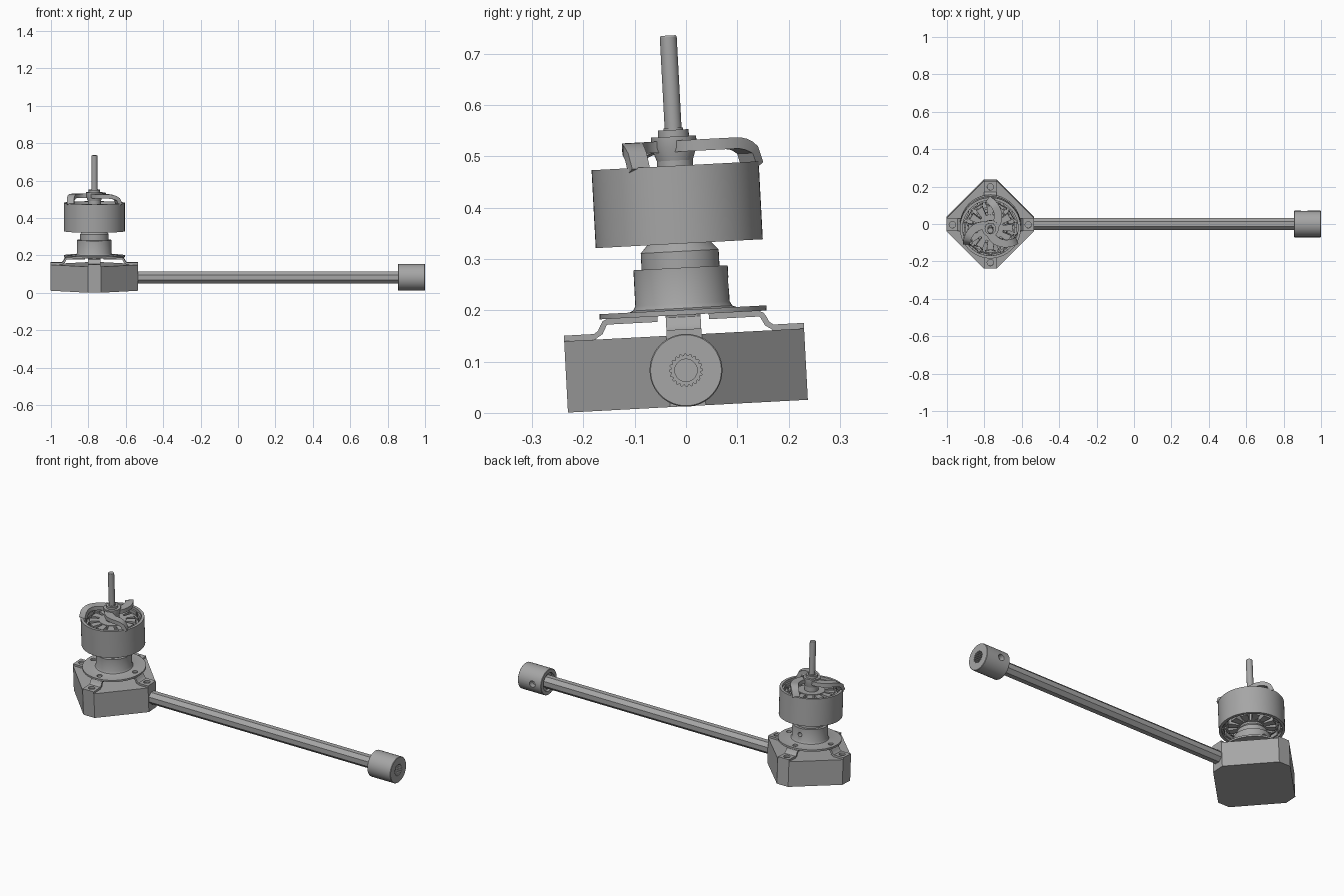
import bpy, bmesh, math
from mathutils import Matrix, Vector

cube = bpy.data.objects.get("Cube")
if cube:
    bpy.data.objects.remove(cube)

# One metal colour for the whole assembly
GREY = (0.38, 0.38, 0.38, 1)
metal = bpy.data.materials.new("grey metal")
metal.use_nodes = True
metal.diffuse_color = GREY
metal.node_tree.nodes["Principled BSDF"].inputs["Base Color"].default_value = GREY

ARM_Z = 0.083
UPRIGHT = Matrix.Translation((-0.768, 0, ARM_Z)) @ Matrix.Rotation(math.radians(3.05), 4, 'X')
ALONG_X = Matrix.Translation((0, 0, ARM_Z)) @ Matrix.Rotation(math.pi / 2, 4, 'Y')


def turn(angle):
    return Matrix.Rotation(angle, 4, 'Z')


def polar(r, a, z=0.0):
    return Vector((r * math.cos(a), r * math.sin(a), z))


def finish(name, bm, frame=UPRIGHT, smooth=True):
    bmesh.ops.recalc_face_normals(bm, faces=bm.faces)
    mesh = bpy.data.meshes.new(name)
    bm.to_mesh(mesh)
    bm.free()
    mesh.materials.append(metal)
    ob = bpy.data.objects.new(name, mesh)
    bpy.context.collection.objects.link(ob)
    ob.matrix_world = frame
    if smooth:
        activate(ob)
        bpy.ops.object.shade_smooth_by_angle(angle=math.radians(32))
    return ob


def activate(ob):
    bpy.ops.object.select_all(action='DESELECT')
    ob.select_set(True)
    bpy.context.view_layer.objects.active = ob


def lathe(name, profile, frame=UPRIGHT, ring=False, segs=48, smooth=True, phase=0.0):
    """Revolve (radius, height) points; ring closes the profile on itself."""
    bm = bmesh.new()
    loops = [[bm.verts.new(polar(r, phase + math.tau * i / segs, z)) for i in range(segs)]
             for r, z in profile]
    for a, b in zip(loops, loops[1:] + (loops[:1] if ring else [])):
        for i in range(segs):
            j = (i + 1) % segs
            bm.faces.new((a[i], a[j], b[j], b[i]))
    if not ring:
        bm.faces.new(loops[0])
        bm.faces.new(loops[-1])
    return finish(name, bm, frame, smooth)


def add_prism(bm, outline, z0, z1, place=Matrix()):
    low = [bm.verts.new(place @ Vector((x, y, z0))) for x, y in outline]
    high = [bm.verts.new(place @ Vector((x, y, z1))) for x, y in outline]
    bm.faces.new(low)
    bm.faces.new(high)
    for i in range(len(low)):
        j = (i + 1) % len(low)
        bm.faces.new((low[i], low[j], high[j], high[i]))


def add_ribbon(bm, path, widths, thick, place=Matrix()):
    """Sweep a rectangle hanging below the path."""
    rows = []
    for i, p in enumerate(path):
        t = (path[min(i + 1, len(path) - 1)] - path[max(i - 1, 0)]).normalized()
        side = Vector((0, 0, 1)).cross(t).normalized()
        up = t.cross(side)
        s, d = side * widths[i] / 2, up * thick
        rows.append([bm.verts.new(place @ c) for c in (p - s, p + s, p + s - d, p - s - d)])
    for a, b in zip(rows, rows[1:]):
        for i in range(4):
            j = (i + 1) % 4
            bm.faces.new((a[i], a[j], b[j], b[i]))
    bm.faces.new(rows[0])
    bm.faces.new(rows[-1])


def drill(ob, places, radius, depth, frame=UPRIGHT):
    """Cut round holes centred on the given matrices."""
    bm = bmesh.new()
    for m in places:
        bmesh.ops.create_cone(bm, cap_ends=True, segments=20, radius1=radius,
                              radius2=radius, depth=depth, matrix=m)
    cutter = finish("hole_cutter", bm, frame, False)
    cut(ob, cutter)


def cut(ob, cutter):
    cutter.hide_render = True
    bpy.context.view_layer.update()
    mod = ob.modifiers.new("holes", 'BOOLEAN')
    mod.operation, mod.solver, mod.object = 'DIFFERENCE', 'EXACT', cutter
    activate(ob)
    while ob.modifiers[0] != mod:
        bpy.ops.object.modifier_move_up(modifier=mod.name)
    bpy.ops.object.modifier_apply(modifier=mod.name)
    bpy.data.objects.remove(cutter)


QUARTERS = [turn(i * math.pi / 2) for i in range(4)]

# Gearbox block: a diamond with clipped corners
bm = bmesh.new()
corners = [q @ Vector((0.234, s * 0.035, 0)) for q in QUARTERS for s in (-1, 1)]
add_prism(bm, [c.xy for c in corners], -0.07, 0.069)
finish("base_block", bm, smooth=False)

# Four stepped bracket legs screwed to the block corners
step = [(0.05, 0.108), (0.148, 0.108), (0.157, 0.104), (0.162, 0.096),
        (0.167, 0.086), (0.175, 0.08), (0.234, 0.08)]
for i, q in enumerate(QUARTERS):
    bm = bmesh.new()
    add_ribbon(bm, [Vector((r, 0, z)) for r, z in step], [0.068] * len(step), 0.011, q)
    leg = finish(f"bracket_leg_{i + 1}", bm)
    drill(leg, [q @ Matrix.Translation((0.203, 0, 0.08))], 0.017, 0.06)

# Motor flange with mounting holes, and its stepped collar
flange = lathe("flange", [(0.163, 0.108), (0.163, 0.118), (0.105, 0.118), (0.097, 0.121),
                          (0.092, 0.13), (0.092, 0.2), (0.076, 0.2), (0.076, 0.232),
                          (0.06, 0.25), (0.06, 0.275)])
drill(flange, [q @ Matrix.Translation((0.13, 0, 0.11)) for q in QUARTERS], 0.014, 0.06)
drill(flange, [Matrix.Translation((0, 0.09, 0.165)) @ Matrix.Rotation(math.pi / 2, 4, 'X')],
      0.012, 0.05)

# Stator: core, T-shaped teeth and copper-wound blocks
lathe("stator_core", [(0.07, 0.26), (0.07, 0.385), (0.035, 0.385), (0.035, 0.41)])
teeth, coils = bmesh.new(), bmesh.new()
half_tooth = [(0.06, 0.008), (0.122, 0.008), (0.125, 0.028), (0.132, 0.028)]
half_coil = [(0.066, 0.013), (0.118, 0.02)]
for i in range(12):
    m = turn(math.tau * i / 12)
    for bm, half, z0, z1 in ((teeth, half_tooth, 0.272, 0.372), (coils, half_coil, 0.262, 0.382)):
        add_prism(bm, half + [(x, -y) for x, y in reversed(half)], z0, z1, m)
finish("stator_teeth", teeth, smooth=False)
finish("stator_coils", coils, smooth=False)

# Rotor ring with magnets inside
lathe("rotor_ring", [(0.148, 0.247), (0.163, 0.247), (0.163, 0.399), (0.148, 0.399)],
      ring=True, segs=64)
bm = bmesh.new()
for i in range(14):
    add_prism(bm, [(0.139, -0.026), (0.149, -0.026), (0.149, 0.026), (0.139, 0.026)],
              0.26, 0.385, turn(math.tau * i / 14))
finish("rotor_magnets", bm, smooth=False)

# Three swirling spokes that bend down onto the ring
N = 16
path, widths = [], []
for k in range(N + 1):
    t = k / N
    r = 0.02 + 0.137 * t
    fall = max(0.0, (r - 0.115) / 0.042)
    z = 0.397 + 0.051 * math.sqrt(max(0.0, 1 - fall * fall))
    path.append(polar(r, math.radians(30 + 65 * t), z))
    widths.append(0.046 - 0.008 * t)
for i in range(3):
    bm = bmesh.new()
    add_ribbon(bm, path, widths, 0.022, turn(math.tau * i / 3))
    finish(f"rotor_spoke_{i + 1}", bm)

# Hub, washer and output shaft
lathe("hub", [(0.03, 0.395), (0.044, 0.435), (0.044, 0.456), (0.03, 0.456), (0.03, 0.469),
              (0.019, 0.469), (0.019, 0.473)])
lathe("shaft", [(0.0165, 0.25), (0.0165, 0.65), (0.0145, 0.653)], segs=24)

# Long boom from the block to the end coupling
lathe("boom", [(0.035, -0.56), (0.035, 0.93)], ALONG_X, segs=8, smooth=False, phase=math.pi / 8)

# End coupling: splined bore, rear recess and a set-screw hole
coupling = lathe("end_coupling", [(0.069, 0.855), (0.071, 0.857), (0.071, 0.998), (0.069, 1.0)],
                 ALONG_X)
bm = bmesh.new()
spline = [polar(0.032 if i % 4 < 2 else 0.028, math.tau * i / 80).xy for i in range(80)]
add_prism(bm, spline, 0.95, 1.05)
cut(coupling, finish("spline_cutter", bm, ALONG_X, False))
drill(coupling, [Matrix.Translation((0, 0, 0.93))], 0.022, 0.1, ALONG_X)
drill(coupling, [Matrix.Translation((0, 0, 0.84))], 0.05, 0.06, ALONG_X)
drill(coupling, [Matrix.Translation((0.91, 0.07, ARM_Z)) @ Matrix.Rotation(math.pi / 2, 4, 'X')],
      0.018, 0.06, Matrix())
